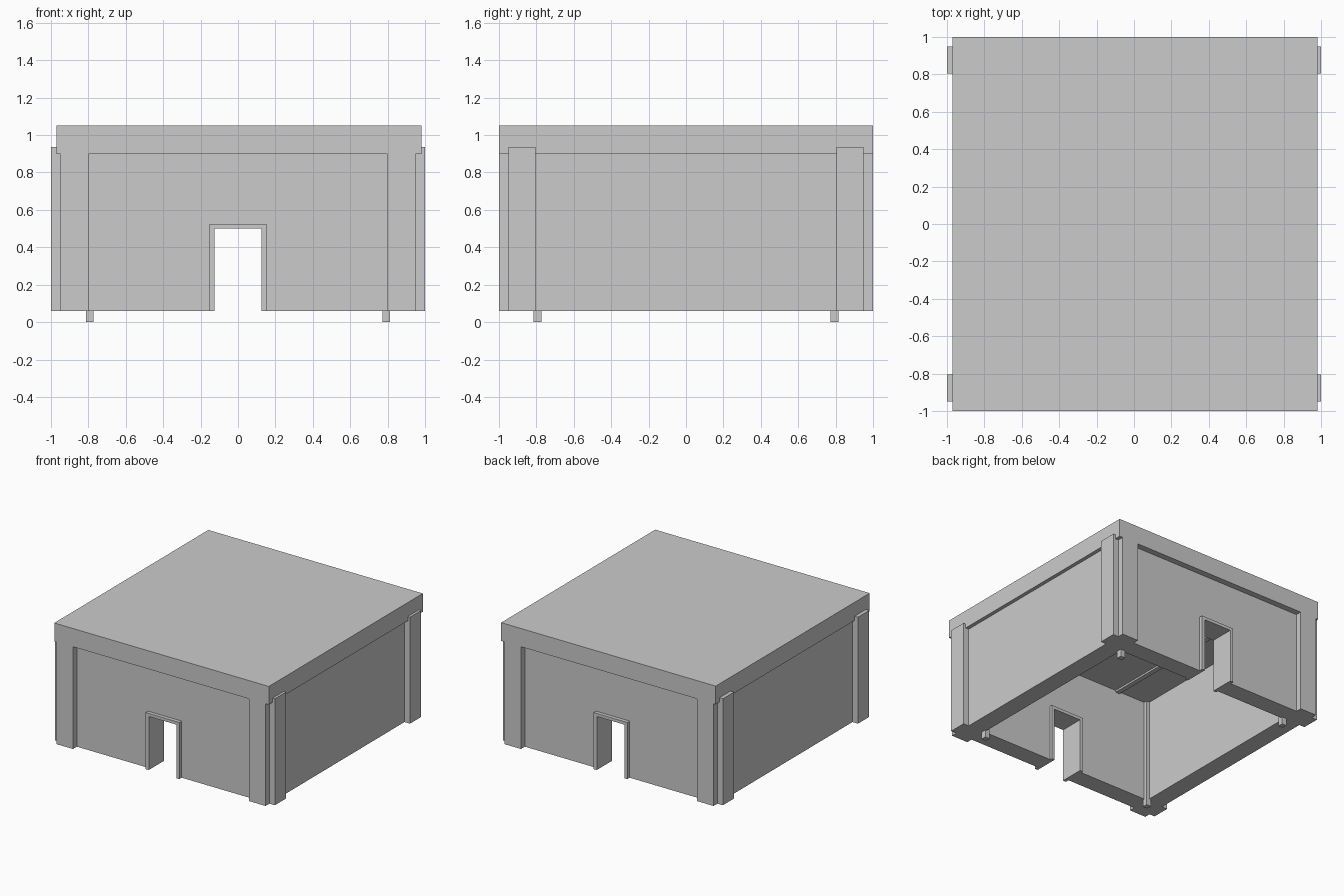
import bpy, bmesh

if "Cube" in bpy.data.objects:
    bpy.data.objects.remove(bpy.data.objects["Cube"])

BASE, EAVE, TOP = 0.06, 0.90, 1.05   # wall foot, ceiling, roof top


def prism(name, profile, y0, y1):
    """Extrude an (x, z) outline along y."""
    bm = bmesh.new()
    face = bm.faces.new([bm.verts.new((x, y0, z)) for x, z in profile])
    out = bmesh.ops.extrude_face_region(bm, geom=[face])
    moved = [g for g in out["geom"] if isinstance(g, bmesh.types.BMVert)]
    bmesh.ops.translate(bm, verts=moved, vec=(0, y1 - y0, 0))
    bmesh.ops.recalc_face_normals(bm, faces=bm.faces)
    mesh = bpy.data.meshes.new(name)
    bm.to_mesh(mesh)
    bm.free()
    ob = bpy.data.objects.new(name, mesh)
    bpy.context.collection.objects.link(ob)
    return ob


def box(name, x, y, z):
    (x0, x1), (z0, z1) = sorted(x), z
    y0, y1 = sorted(y)
    return prism(name, [(x0, z0), (x1, z0), (x1, z1), (x0, z1)], y0, y1)


def arch(name, outer, top, inner, inner_top, y):
    """Slab with a doorway cut up from its foot."""
    y0, y1 = sorted(y)
    return prism(name, [(-outer, BASE), (-inner, BASE), (-inner, inner_top),
                        (inner, inner_top), (inner, BASE), (outer, BASE),
                        (outer, top), (-outer, top)], y0, y1)


# Flat roof slab, flush with the front and back pilasters
box("roof", (-0.97, 0.98), (-1, 1), (EAVE, TOP))

for s, end in ((-1, "front"), (1, "back")):
    # End wall with doorway and its slightly proud frame
    arch(end + "_wall", 0.95, EAVE, 0.14, 0.515, (s * 0.80, s * 0.95))
    arch(end + "_door_frame", 0.153, 0.525, 0.125, 0.50, (s * 0.78, s * 0.98))

for t, side in ((-1, "left"), (1, "right")):
    # Side wall and ceiling beam
    box(side + "_wall", (t * 0.80, t * 0.95), (-0.80, 0.80), (BASE, EAVE))
    box(side + "_ceiling_beam", (t * 0.49, t * 0.53), (-0.80, 0.80), (0.885, EAVE))
    for s, end in ((-1, "front"), (1, "back")):
        corner = f"{end}_{side}"
        # Pilasters on both faces of the corner; the side one laps over the roof edge
        box(corner + "_end_pilaster", (t * 0.80, t * 0.95),
            (s * 0.95, s * 1.0), (BASE, EAVE))
        box(corner + "_side_pilaster", (t * 0.95, t * 1.0),
            (s * 0.805, s * 0.95), (BASE, 0.935))
        # Slim inner post reaching the ground
        box(corner + "_post", (t * 0.772, t * 0.814),
            (s * 0.772, s * 0.816), (0, EAVE))
